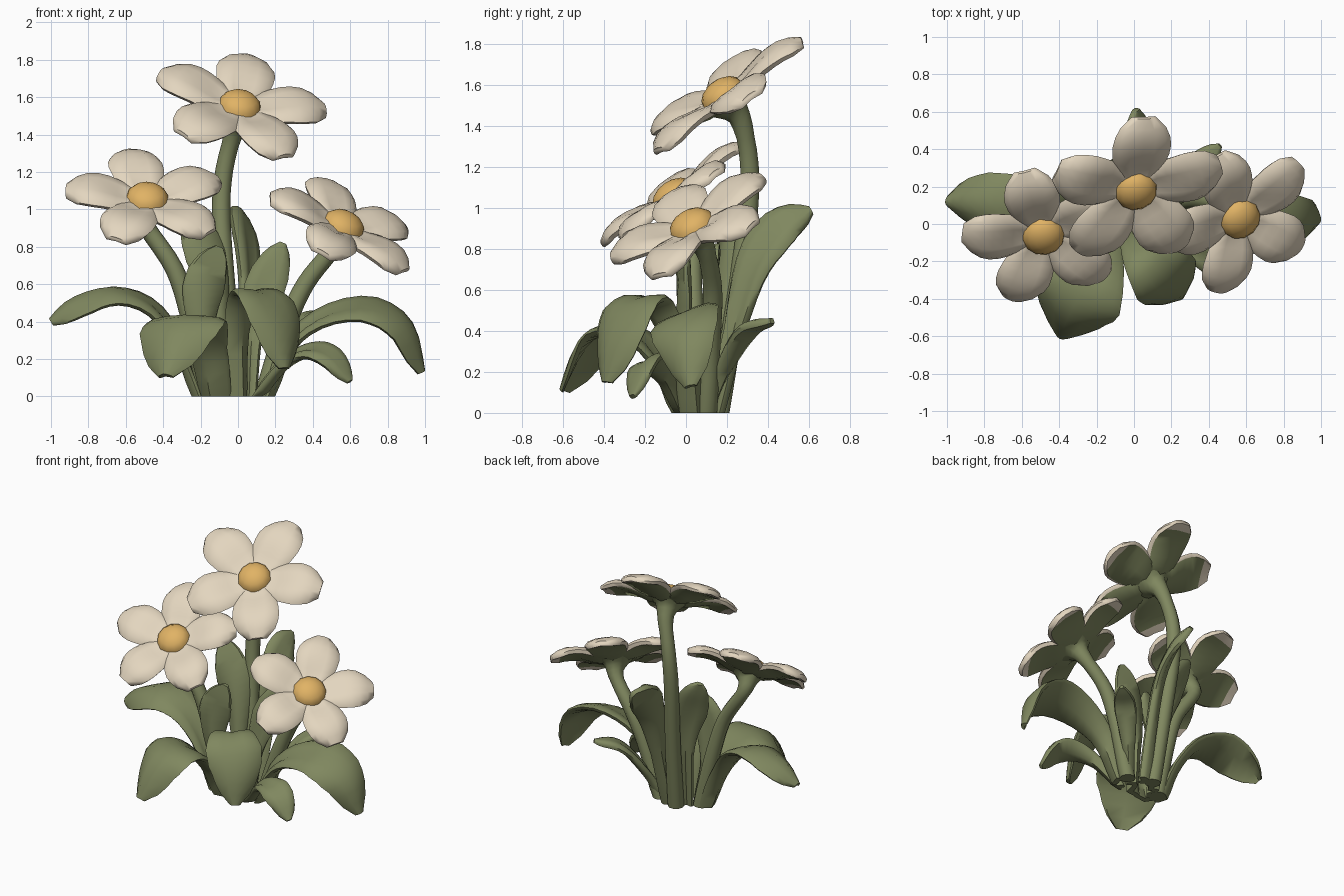
import bpy, bmesh, math
from mathutils import Vector, Matrix

if "Cube" in bpy.data.objects:
    bpy.data.objects.remove(bpy.data.objects["Cube"])


def material(name, rgb):
    m = bpy.data.materials.new(name)
    m.diffuse_color = (*rgb, 1)
    m.use_nodes = True
    m.node_tree.nodes["Principled BSDF"].inputs["Base Color"].default_value = m.diffuse_color
    return m


GREEN = material("leaf green", (0.215, 0.245, 0.115))
CREAM = material("petal cream", (0.77, 0.67, 0.52))
YELLOW = material("pollen yellow", (0.75, 0.45, 0.13))


def spline(pts, n):
    """Evenly sampled Catmull-Rom curve: positions and tangents."""
    p = [Vector(q) for q in pts]
    p = [2 * p[0] - p[1]] + p + [2 * p[-1] - p[-2]]
    out = []
    for i in range(n + 1):
        s = i / n * (len(p) - 3)
        k = min(int(s), len(p) - 4)
        t = s - k
        a, b, c, d = p[k:k + 4]
        pos = (2*b + (c - a)*t + (2*a - 5*b + 4*c - d)*t*t + (3*b - a - 3*c + d)*t**3) / 2
        tan = (c - a) + 2*(2*a - 5*b + 4*c - d)*t + 3*(3*b - a - 3*c + d)*t*t
        out.append((pos, tan.normalized()))
    return out


def lerp_table(table, t):
    for (t0, v0), (t1, v1) in zip(table, table[1:]):
        if t <= t1:
            return v0 + (v1 - v0) * (t - t0) / (t1 - t0)
    return table[-1][1]


def bridge(bm, rings, mat_rule):
    """Skin closed rings and cap both ends."""
    vs = [[bm.verts.new(p) for p in r] for r in rings]
    n = len(vs[0])
    for i, (a, b) in enumerate(zip(vs, vs[1:])):
        for k in range(n):
            f = bm.faces.new((a[k], a[(k+1) % n], b[(k+1) % n], b[k]))
            f.material_index = mat_rule(i, k)
    bm.faces.new(vs[0][::-1])
    bm.faces.new(vs[-1])


def finish(bm, name, mats, angle=55):
    bmesh.ops.recalc_face_normals(bm, faces=bm.faces)
    me = bpy.data.meshes.new(name)
    bm.to_mesh(me)
    bm.free()
    ob = bpy.data.objects.new(name, me)
    bpy.context.collection.objects.link(ob)
    for m in mats:
        me.materials.append(m)
    bpy.ops.object.select_all(action='DESELECT')
    ob.select_set(True)
    bpy.context.view_layer.objects.active = ob
    bpy.ops.object.shade_smooth_by_angle(angle=math.radians(angle))
    return ob


# Cross-section of a leaf or petal: across, thickness
SECTION = [(-1, 0), (-.8, .6), (-.4, .75), (0, .6), (.4, .75), (.8, .6),
           (1, 0), (.9, -.6), (0, -.9), (-.9, -.6)]
LEAF_WIDTH = [(0, .38), (.25, .48), (.5, .84), (.62, 1), (.75, .95), (.87, .74), (.95, .48), (1, .18)]
PETAL_WIDTH = [(0, .4), (.3, .84), (.45, .95), (.68, 1), (.86, .82), (1, .42)]


def blade_rings(samples, side_of, half, thick, widths, fold):
    rings = []
    for i, (p, tan) in enumerate(samples):
        t = i / (len(samples) - 1)
        side = side_of(tan)
        nor = side.cross(tan).normalized()
        w = half * lerp_table(widths, t)
        h = thick * (1 if t < .85 else 1 - 3 * (t - .85))
        rings.append([p + side * (u * w) + nor * (v * h + fold(t) * w * (abs(u) - .4))
                      for u, v in SECTION])
    return rings


def leaf(name, pts, half, roll=0, thick=.032, across=None, arch=0):
    d = Vector(pts[-1]) - Vector(pts[0])
    d.z = 0
    flat = Vector(across) if across else d.normalized().cross(Vector((0, 0, 1)))

    def side_of(tan):
        s = (flat - tan * flat.dot(tan)).normalized()
        return Matrix.Rotation(math.radians(roll), 3, tan) @ s

    # channelled near the root, arched near the tip
    rings = blade_rings(spline(pts, 16), side_of, half, thick, LEAF_WIDTH,
                        lambda t: .55 - (.75 + arch) * t)
    for r in rings:
        for v in r:
            v.z = max(v.z, 0)
    for v in rings[0]:
        v.z = 0
    bm = bmesh.new()
    bridge(bm, rings, lambda i, k: 0)
    return finish(bm, name, [GREEN])


def stem(name, pts, centre, n):
    pts = pts + [centre - n * .16, centre - n * .035]
    rings = []
    samples = spline(pts, 18)
    for i, (p, tan) in enumerate(samples):
        t = i / 18
        r = lerp_table([(0, .055), (.72, .046), (.86, .06), (.94, .085), (1, .125)], t)
        a = (Vector((1, 0, 0)) - tan * tan.x).normalized()
        b = tan.cross(a)
        rings.append([p + r * (a * math.cos(q) + b * math.sin(q))
                      for q in (k * math.tau / 10 for k in range(10))])
    for v in rings[0]:
        v.z = 0
    bm = bmesh.new()
    bridge(bm, rings, lambda i, k: 0)
    finish(bm, name, [GREEN])


def flower(label, centre, normal, first, radius, root):
    c, n = Vector(centre), Vector(normal).normalized()
    stem(label + "_stem", root, c, n)
    # first petal direction laid into the tilted flower plane
    f = Vector((*first, 0))
    f.z = -(n.x * f.x + n.y * f.y) / n.z
    f.normalize()
    bm = bmesh.new()
    for k in range(5):
        out = Matrix.Rotation(k * math.tau / 5, 3, n) @ f
        side = out.cross(n)
        pts = [c + out * (radius * s) + n * h for s, h in
               ((.04, -.02), (.28, -.01), (.52, .022), (.76, .032), (1, .002))]
        rings = blade_rings(spline(pts, 8), lambda tan: side, radius * .345, .04,
                            PETAL_WIDTH, lambda t: .2 - .45 * t)
        # green underside, cream rim and tip
        bridge(bm, rings, lambda i, j: 1 if j in (7, 8) and i < 7 else 0)
    finish(bm, label + "_petals", [CREAM, GREEN])
    # pollen dome, flattened underneath
    bm = bmesh.new()
    rot = n.to_track_quat('Z', 'Y').to_matrix().to_4x4()
    bmesh.ops.create_uvsphere(bm, u_segments=12, v_segments=8, radius=.116)
    for v in bm.verts:
        v.co.z *= .68 if v.co.z > 0 else .22
    bm.transform(Matrix.Translation(c) @ rot)
    finish(bm, label + "_centre", [YELLOW])


flower("tall_flower", (.01, .18, 1.55), (.24, -.7, 1), (.045, .4), .47,
       [(-.03, .16, 0), (-.06, .24, .5), (-.09, .3, .95), (-.075, .31, 1.2)])
flower("left_flower", (-.485, -.06, 1.055), (.1, -.7, 1), (-.1, .34), .435,
       [(-.16, .05, 0), (-.25, .04, .4), (-.34, .03, .68)])
flower("right_flower", (.565, .03, .91), (.5, -.53, 1), (-.12, .32), .43,
       [(.14, .1, 0), (.25, .12, .36), (.36, .13, .6)])

# broad arching leaves
leaf("left_leaf", [(-.21, .04, 0), (-.31, .05, .26), (-.46, .07, .47), (-.65, .09, .55),
                   (-.84, .11, .5), (-1, .12, .4)], .175, -12, arch=.5)
leaf("front_leaf", [(-.13, -.03, 0), (-.17, -.14, .25), (-.24, -.29, .4), (-.33, -.45, .36),
                    (-.39, -.6, .11)], .24, across=(-.87, .4, 0), arch=.35)
leaf("front_right_leaf", [(0, -.01, 0), (.0, -.07, .35), (.06, -.16, .54), (.15, -.27, .52),
                          (.22, -.34, .37), (.25, -.39, .15)], .19, across=(-.75, -.65, 0), arch=.2)
leaf("right_leaf", [(.16, .04, 0), (.27, .02, .26), (.46, 0, .42), (.7, -.01, .47),
                    (.89, -.01, .37), (.985, .02, .13)], .18, 22, arch=.25)
leaf("low_right_leaf", [(.1, -.02, 0), (.24, -.1, .17), (.38, -.17, .24), (.5, -.22, .21),
                        (.6, -.26, .08)], .1, 25)
# upright and small leaves
leaf("upright_left_leaf", [(-.13, .02, 0), (-.19, -.01, .35), (-.18, -.01, .6),
                           (-.1, 0, .8)], .115, across=(-.95, -.2, 0))
leaf("upright_right_leaf", [(.06, .06, 0), (.08, .1, .35), (.15, .12, .6),
                            (.24, .15, .82)], .11, 60)
leaf("tall_back_leaf", [(.04, .15, 0), (.05, .24, .4), (.05, .33, .72), (.03, .46, .91),
                        (.01, .61, .99)], .12, 55, .04)
leaf("tall_left_leaf", [(-.08, .1, 0), (-.11, .16, .5), (-.18, .2, .78),
                        (-.28, .24, 1.0)], .12, across=(-.9, -.35, 0))
leaf("small_back_leaf", [(.12, .1, 0), (.2, .18, .2), (.33, .3, .4), (.46, .42, .45)], .075)
